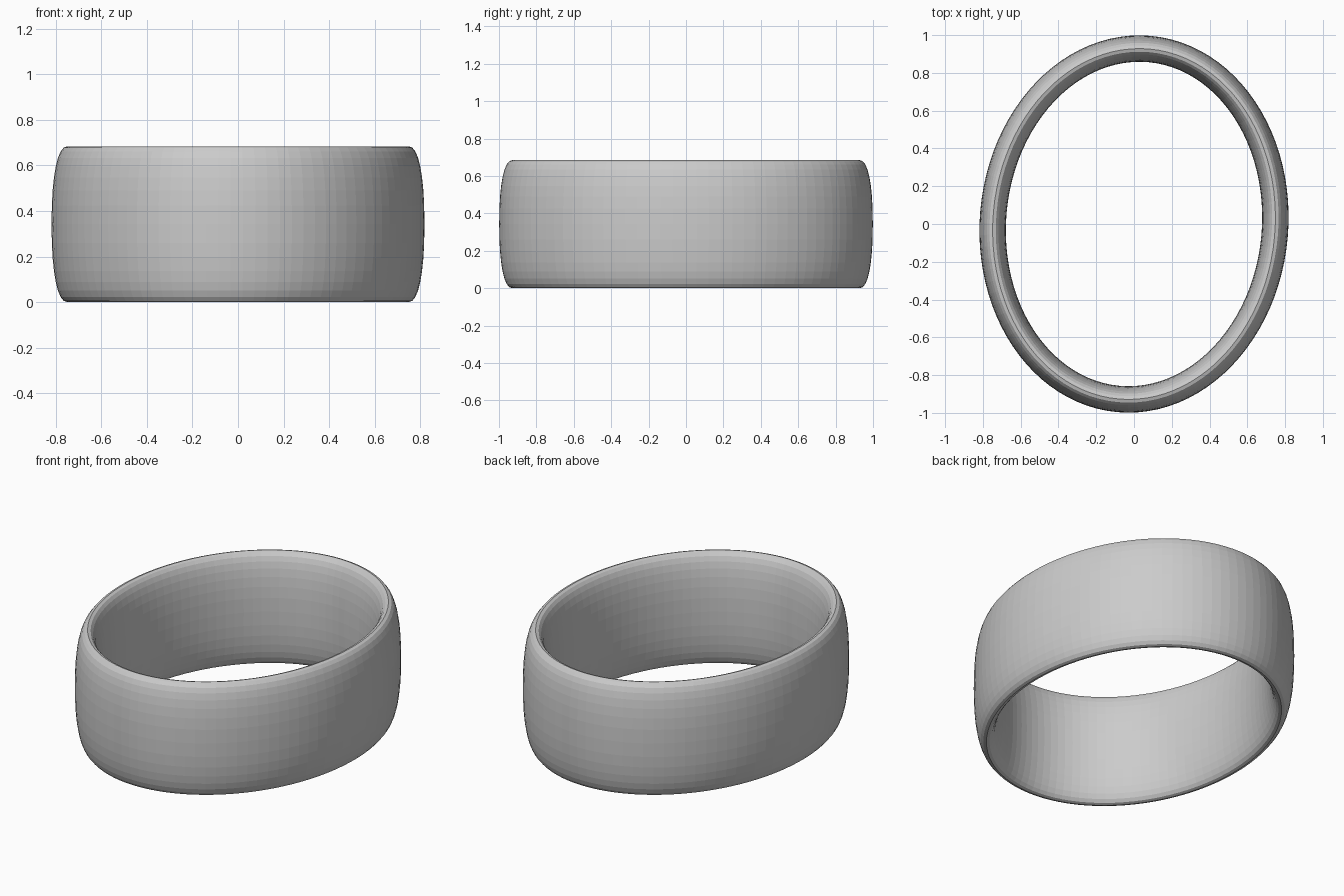
import bpy
import bmesh
from math import sin, cos, pi, radians, copysign
from mathutils import Vector, Matrix

cube = bpy.data.objects.get("Cube")
if cube:
    bpy.data.objects.remove(cube, do_unlink=True)

# Plain grey material
grey = bpy.data.materials.new("light_grey")
grey.use_nodes = True
colour = (0.6, 0.6, 0.6, 1)
grey.diffuse_color = colour
grey.node_tree.nodes["Principled BSDF"].inputs["Base Color"].default_value = colour

AROUND, SECTION = 96, 32
RX, RY = 0.747, 0.93               # oval centre line
HALF_WALL, HALF_HEIGHT = 0.07, 0.342
POWER = 2 / 2.3                    # fullness of the rounded section


def rounded(value):
    return copysign(abs(value) ** POWER, value)


# Band: a tall rounded section swept around an oval
bm = bmesh.new()
rings = []
for i in range(AROUND):
    t = 2 * pi * i / AROUND
    centre = Vector((RX * cos(t), RY * sin(t), HALF_HEIGHT))
    outward = Vector((RY * cos(t), RX * sin(t), 0)).normalized()
    ring = []
    for j in range(SECTION):
        s = 2 * pi * j / SECTION
        offset = outward * HALF_WALL * rounded(cos(s))
        offset.z = HALF_HEIGHT * rounded(sin(s))
        ring.append(bm.verts.new(centre + offset))
    rings.append(ring)

for i, ring in enumerate(rings):
    following = rings[(i + 1) % AROUND]
    for j in range(SECTION):
        k = (j + 1) % SECTION
        bm.faces.new((ring[j], following[j], following[k], ring[k]))

# The oval is turned slightly clockwise
bmesh.ops.transform(bm, matrix=Matrix.Rotation(radians(-5), 4, "Z"), verts=bm.verts)
bmesh.ops.recalc_face_normals(bm, faces=bm.faces)

mesh = bpy.data.meshes.new("oval_band")
bm.to_mesh(mesh)
bm.free()
mesh.materials.append(grey)
band = bpy.data.objects.new("oval_band", mesh)
bpy.context.collection.objects.link(band)
